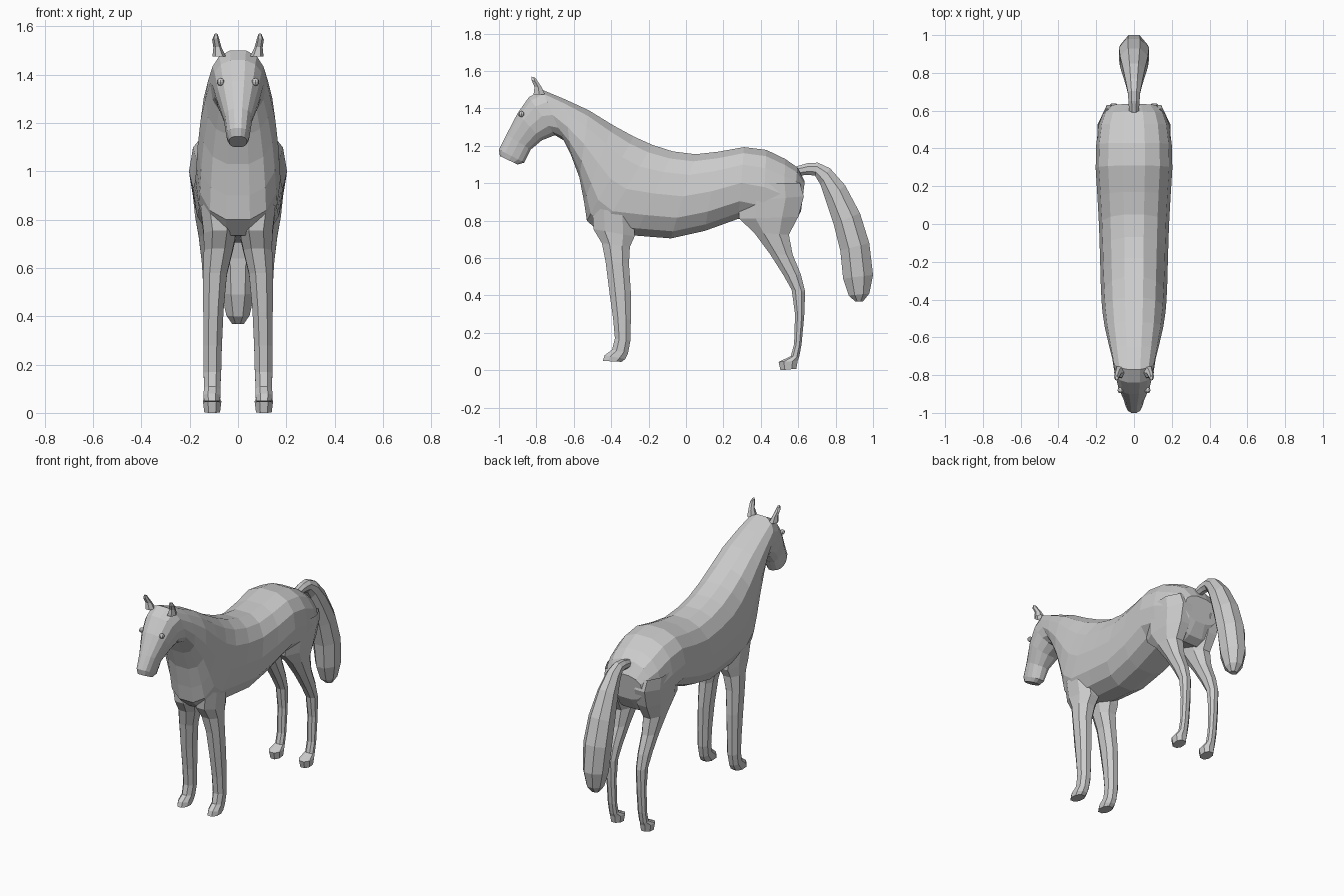
import bpy, bmesh, math


def power(v, e):
    return math.copysign(abs(v) ** e, v)


def loft(name, sections, sides, square=2.0, mirror=False, cap_start=True):
    """Skin rings; each is (y, z of one edge, y, z of opposite edge, half width, x centre)."""
    bm = bmesh.new()
    rings = []
    for y1, z1, y2, z2, hw, xc in sections:
        ring = []
        for i in range(sides):
            a = 2 * math.pi * (i + 0.5) / sides
            u = power(math.cos(a), 2 / square) / power(math.cos(math.pi / sides), 2 / square)
            w = power(math.sin(a), 2 / square)
            t = (1 - u) / 2
            ring.append(bm.verts.new((xc + hw * w, y1 + (y2 - y1) * t, z1 + (z2 - z1) * t)))
        rings.append(ring)
    for a, b in zip(rings, rings[1:]):
        for i in range(sides):
            j = (i + 1) % sides
            bm.faces.new((a[i], a[j], b[j], b[i]))
    if cap_start:
        bm.faces.new(rings[0])
    bm.faces.new(rings[-1])
    bmesh.ops.recalc_face_normals(bm, faces=bm.faces)
    me = bpy.data.meshes.new(name)
    bm.to_mesh(me)
    bm.free()
    ob = bpy.data.objects.new(name, me)
    bpy.context.collection.objects.link(ob)
    if mirror:
        ob.modifiers.new("mirror", 'MIRROR')
    return ob


# Head, neck and barrel: top edge, bottom edge, half width
body = [
    (-0.995, 1.145, -0.90, 1.10, 0.038),
    (-1.00, 1.18, -0.865, 1.11, 0.048),
    (-0.96, 1.26, -0.83, 1.18, 0.06),
    (-0.90, 1.375, -0.77, 1.23, 0.09),
    (-0.84, 1.46, -0.70, 1.257, 0.106),
    (-0.77, 1.50, -0.655, 1.23, 0.115),
    (-0.65, 1.45, -0.615, 1.15, 0.135),
    (-0.52, 1.39, -0.57, 1.03, 0.155),
    (-0.39, 1.31, -0.545, 0.90, 0.167),
    (-0.28, 1.25, -0.53, 0.80, 0.172),
    (-0.18, 1.205, -0.46, 0.735, 0.176),
    (-0.07, 1.17, -0.27, 0.72, 0.18),
    (0.05, 1.155, -0.08, 0.705, 0.185),
    (0.17, 1.168, 0.10, 0.745, 0.193),
    (0.31, 1.193, 0.28, 0.81, 0.203),
    (0.43, 1.178, 0.41, 0.78, 0.20),
    (0.53, 1.13, 0.52, 0.745, 0.187),
    (0.595, 1.085, 0.57, 0.77, 0.165),
    (0.635, 1.01, 0.615, 0.85, 0.125),
]
loft("body", [s + (0,) for s in body], 14, 2.4)

# Front legs
loft("front_leg", [
    (-0.50, 0.87, -0.28, 0.83, 0.07, 0.09),
    (-0.495, 0.755, -0.275, 0.715, 0.072, 0.075),
    (-0.45, 0.68, -0.30, 0.66, 0.064, 0.082),
    (-0.43, 0.58, -0.305, 0.57, 0.053, 0.095),
    (-0.41, 0.42, -0.295, 0.42, 0.045, 0.102),
    (-0.39, 0.28, -0.295, 0.27, 0.041, 0.105),
    (-0.38, 0.17, -0.297, 0.16, 0.039, 0.106),
    (-0.395, 0.11, -0.31, 0.09, 0.036, 0.107),
    (-0.435, 0.08, -0.325, 0.06, 0.038, 0.108),
    (-0.445, 0.05, -0.345, 0.045, 0.035, 0.108)], 8, 2.2, True, False)

# Hind legs with hooves
loft("hind_leg", [
    (0.31, 1.0, 0.61, 1.0, 0.08, 0.118),
    (0.28, 0.90, 0.63, 0.93, 0.086, 0.108),
    (0.285, 0.81, 0.60, 0.82, 0.078, 0.105),
    (0.365, 0.735, 0.55, 0.725, 0.062, 0.105),
    (0.45, 0.62, 0.57, 0.62, 0.048, 0.105),
    (0.52, 0.51, 0.615, 0.51, 0.04, 0.106),
    (0.565, 0.43, 0.637, 0.42, 0.035, 0.107),
    (0.583, 0.30, 0.632, 0.29, 0.031, 0.107),
    (0.578, 0.14, 0.618, 0.14, 0.029, 0.107),
    (0.56, 0.075, 0.605, 0.07, 0.029, 0.107),
    (0.495, 0.045, 0.597, 0.05, 0.041, 0.107),
    (0.505, 0.0, 0.59, 0.008, 0.035, 0.107)], 8, 2.2, True, False)

# Tail: outer edge, inner edge
loft("tail", [
    (0.59, 1.09, 0.60, 1.04, 0.028, 0),
    (0.65, 1.107, 0.655, 1.045, 0.032, 0),
    (0.705, 1.11, 0.69, 1.04, 0.036, 0),
    (0.77, 1.08, 0.72, 0.99, 0.047, 0),
    (0.85, 0.99, 0.75, 0.90, 0.062, 0),
    (0.93, 0.84, 0.79, 0.78, 0.08, 0),
    (0.98, 0.68, 0.825, 0.64, 0.086, 0),
    (1.0, 0.51, 0.84, 0.49, 0.075, 0),
    (0.98, 0.41, 0.87, 0.40, 0.052, 0),
    (0.945, 0.367, 0.905, 0.367, 0.025, 0)], 8)

# Ears
loft("ear", [
    (-0.815, 1.475, -0.755, 1.475, 0.028, 0.078),
    (-0.81, 1.515, -0.77, 1.51, 0.017, 0.085),
    (-0.825, 1.55, -0.79, 1.54, 0.015, 0.092),
    (-0.825, 1.57, -0.805, 1.563, 0.007, 0.091)], 6, 2.0, True, False)

# Eyes
for side in (-1, 1):
    bpy.ops.mesh.primitive_uv_sphere_add(segments=8, ring_count=6, radius=0.016,
                                         location=(side * 0.072, -0.88, 1.37))
    bpy.context.object.name = "eye"
